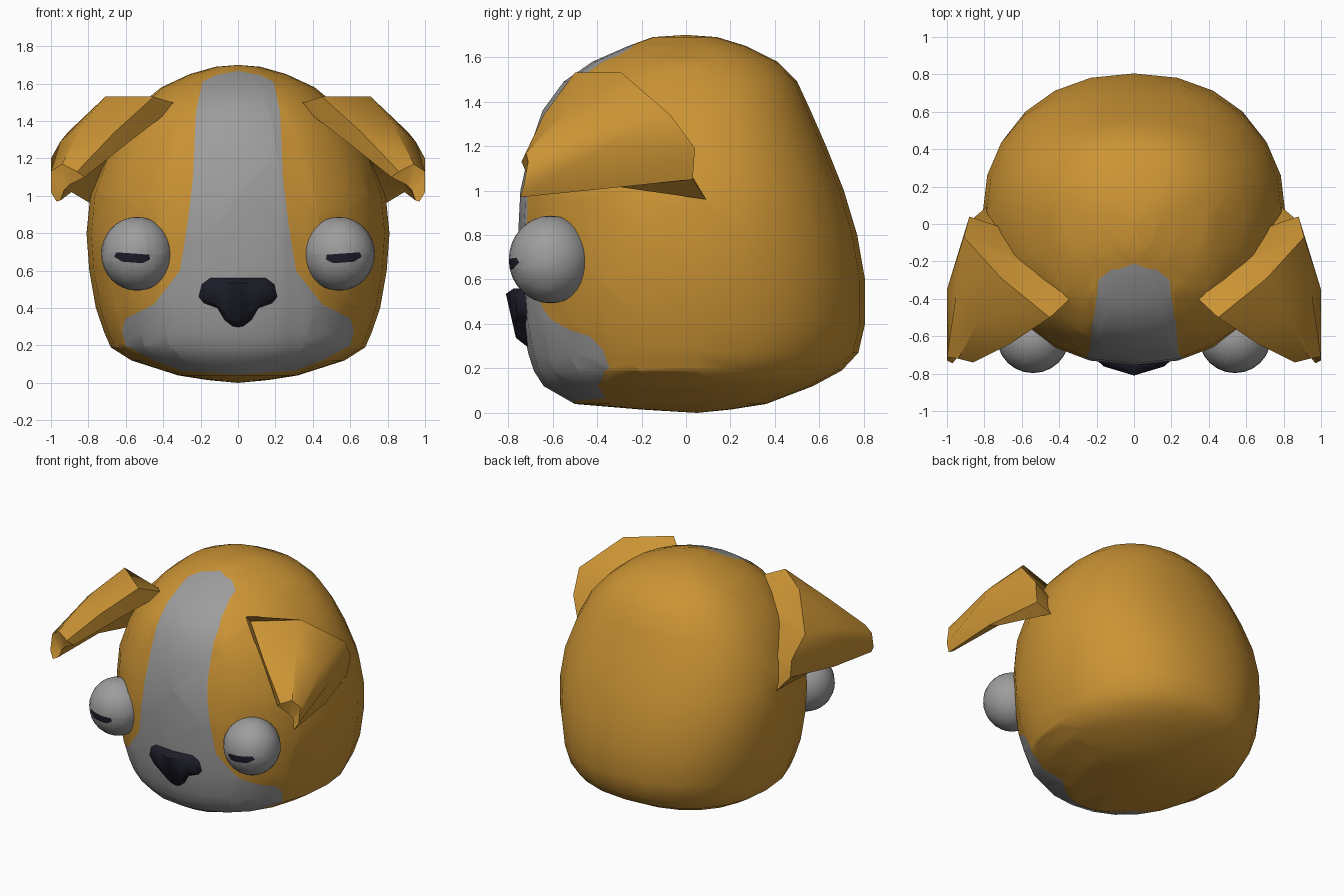
import bpy, bmesh, math
from mathutils import Vector

if "Cube" in bpy.data.objects:
    bpy.data.objects.remove(bpy.data.objects["Cube"])


def material(name, rgb):
    m = bpy.data.materials.new(name)
    m.diffuse_color = (*rgb, 1)
    m.use_nodes = True
    m.node_tree.nodes["Principled BSDF"].inputs["Base Color"].default_value = m.diffuse_color
    return m


TAN = material("tan_fur", (0.60, 0.295, 0.035))
PALE = material("pale_grey", (0.34, 0.34, 0.34))
DARK = material("dark_navy", (0.012, 0.012, 0.022))


def finish(name, bm, mats, angle, mirror=False):
    """Turn a bmesh into a shaded, optionally mirrored object."""
    bmesh.ops.recalc_face_normals(bm, faces=bm.faces)
    mesh = bpy.data.meshes.new(name)
    bm.to_mesh(mesh)
    bm.free()
    ob = bpy.data.objects.new(name, mesh)
    bpy.context.collection.objects.link(ob)
    for m in mats:
        mesh.materials.append(m)
    bpy.ops.object.select_all(action='DESELECT')
    ob.select_set(True)
    bpy.context.view_layer.objects.active = ob
    bpy.ops.object.shade_smooth_by_angle(angle=math.radians(angle))
    if mirror:
        mod = ob.modifiers.new("mirror", 'MIRROR')
        mod.use_clip = True
    return ob


def inside(x, z, poly):
    hit = False
    for (x1, z1), (x2, z2) in zip(poly, poly[1:] + poly[:1]):
        if (z1 > z) != (z2 > z) and x < (x2 - x1) * (z - z1) / (z2 - z1) + x1:
            hit = not hit
    return hit


def paint(bm, poly, y_max):
    """Cut a front-view outline into the faces before y_max and colour it."""
    for (x1, z1), (x2, z2) in zip(poly, poly[1:] + poly[:1]):
        faces = [f for f in bm.faces if f.calc_center_median().y < y_max]
        geom = set(faces)
        for f in faces:
            geom.update(f.edges)
            geom.update(f.verts)
        bmesh.ops.bisect_plane(bm, geom=list(geom), dist=1e-4,
                               plane_co=(x1, 0, z1),
                               plane_no=Vector((z2 - z1, 0, x1 - x2)).normalized())
    for f in bm.faces:
        c = f.calc_center_median()
        if c.y < y_max and inside(c.x, c.z, poly):
            f.material_index = 1


# head: loft of rounded rings (height, half width, front y, back y)
LEVELS = [(0.015, 0.16, -0.2, 0.2), (0.04, 0.32, -0.5, 0.36), (0.12, 0.57, -0.64, 0.57),
          (0.19, 0.68, -0.685, 0.70), (0.27, 0.715, -0.71, 0.775), (0.4, 0.76, -0.735, 0.805),
          (0.6, 0.795, -0.75, 0.805), (0.8, 0.81, -0.755, 0.77), (1.0, 0.79, -0.745, 0.71),
          (1.2, 0.72, -0.70, 0.63), (1.36, 0.635, -0.645, 0.56), (1.49, 0.52, -0.55, 0.50),
          (1.58, 0.41, -0.42, 0.41), (1.65, 0.26, -0.26, 0.27), (1.69, 0.12, -0.15, 0.14)]
SIDES, POWER, MID = 24, 2 / 2.2, 0.05


def soft(v):
    return math.copysign(abs(v) ** POWER, v)


bm = bmesh.new()
rings = []
for z, w, front, back in LEVELS:
    ring = []
    for i in range(SIDES):
        a = 2 * math.pi * i / SIDES
        s = soft(math.sin(a))
        depth = back - MID if s > 0 else MID - front
        ring.append(bm.verts.new((w * soft(math.cos(a)), MID + depth * s, z)))
    rings.append(ring)
for lo, hi in zip(rings, rings[1:]):
    for i in range(SIDES):
        j = (i + 1) % SIDES
        bm.faces.new((lo[i], lo[j], hi[j], hi[i]))
for ring, pole in ((rings[0], (0, 0.05, 0)), (rings[-1], (0, 0, 1.7))):
    p = bm.verts.new(pole)
    for i in range(SIDES):
        bm.faces.new((ring[i], ring[(i + 1) % SIDES], p))

# pale blaze and muzzle cut into the head
half = [(0.12, 1.645), (0.19, 1.61), (0.225, 1.45), (0.24, 1.1), (0.27, 0.85), (0.31, 0.6),
        (0.45, 0.42), (0.6, 0.345), (0.62, 0.28), (0.6, 0.2), (0.45, 0.12), (0.3, 0.065)]
blaze = [(0, 1.668)] + half + [(0, 0.045)] + [(-x, z) for x, z in reversed(half)]
paint(bm, blaze, 0)
finish("head", bm, [TAN, PALE], 80)

# eyes with narrow dark pupils
bm = bmesh.new()
bmesh.ops.create_uvsphere(bm, u_segments=24, v_segments=16, radius=1)
bmesh.ops.scale(bm, vec=(0.192, 0.187, 0.197), verts=bm.verts)
bmesh.ops.translate(bm, vec=(0.54, -0.61, 0.69), verts=bm.verts)
paint(bm, [(0.475, 0.685), (0.56, 0.692), (0.65, 0.698), (0.662, 0.675),
           (0.62, 0.648), (0.51, 0.64), (0.47, 0.66)], -0.62)
finish("eyes", bm, [PALE, DARK], 60, True)

# nose: half outline raised in three steps, mirrored
OUT = [(0, 0.56), (0.15, 0.56), (0.203, 0.53), (0.217, 0.46), (0.19, 0.425),
       (0.11, 0.40), (0.075, 0.33), (0.03, 0.297), (0, 0.297)]
bm = bmesh.new()
steps = []
for scale, back in ((1, 0.13), (1, 0.035), (0.75, 0)):
    row = []
    for x, z in OUT:
        x, z = x * scale, 0.46 + (z - 0.46) * scale
        y = -0.81 + 0.3 * x + 0.4 * max(0, 0.45 - z) + back
        row.append(bm.verts.new((x, y, z)))
    steps.append(row)
for a, b in zip(steps, steps[1:]):
    for i in range(len(OUT) - 1):
        bm.faces.new((a[i], a[i + 1], b[i + 1], b[i]))
cap = bm.faces.new(steps[-1])
bmesh.ops.triangulate(bm, faces=[cap])
finish("nose", bm, [DARK], 60, True)

# folded ears: outer rows from root to tip, then inner rows back to the root
EAR = [
    [(.45, -.50, 1.53), (.71, -.29, 1.53), (.91, -.07, 1.34), (.88, .04, 1.19), (.86, .03, 1.05)],
    [(.66, -.64, 1.34), (.82, -.50, 1.40), (.95, -.37, 1.29), (1.0, -.35, 1.20), (.95, -.35, 1.01)],
    [(.86, -.74, 1.13), (.94, -.72, 1.17), (1.0, -.71, 1.13), (1.0, -.73, 1.02), (.97, -.745, .97)],
    [(.82, -.72, 1.10), (.90, -.71, 1.06), (.93, -.70, 1.03), (.94, -.70, 1.00), (.95, -.72, .975)],
    [(.58, -.55, 1.29), (.65, -.45, 1.27), (.76, -.35, 1.20), (.84, -.30, 1.11), (.89, -.33, 1.02)],
    [(.32, -.38, 1.49), (.46, -.29, 1.43), (.60, -.18, 1.31), (.70, -.02, 1.15), (.79, .09, .96)]]
bm = bmesh.new()
rows = [[bm.verts.new(p) for p in row] for row in EAR]
for a, b in zip(rows, rows[1:] + rows[:1]):
    for i in range(4):
        bm.faces.new((a[i], a[i + 1], b[i + 1], b[i]))
for col in (0, 4):
    for r in ((0, 1, 4, 5), (1, 2, 3, 4)):
        bm.faces.new([rows[k][col] for k in r])
finish("ears", bm, [TAN], 40, True)
